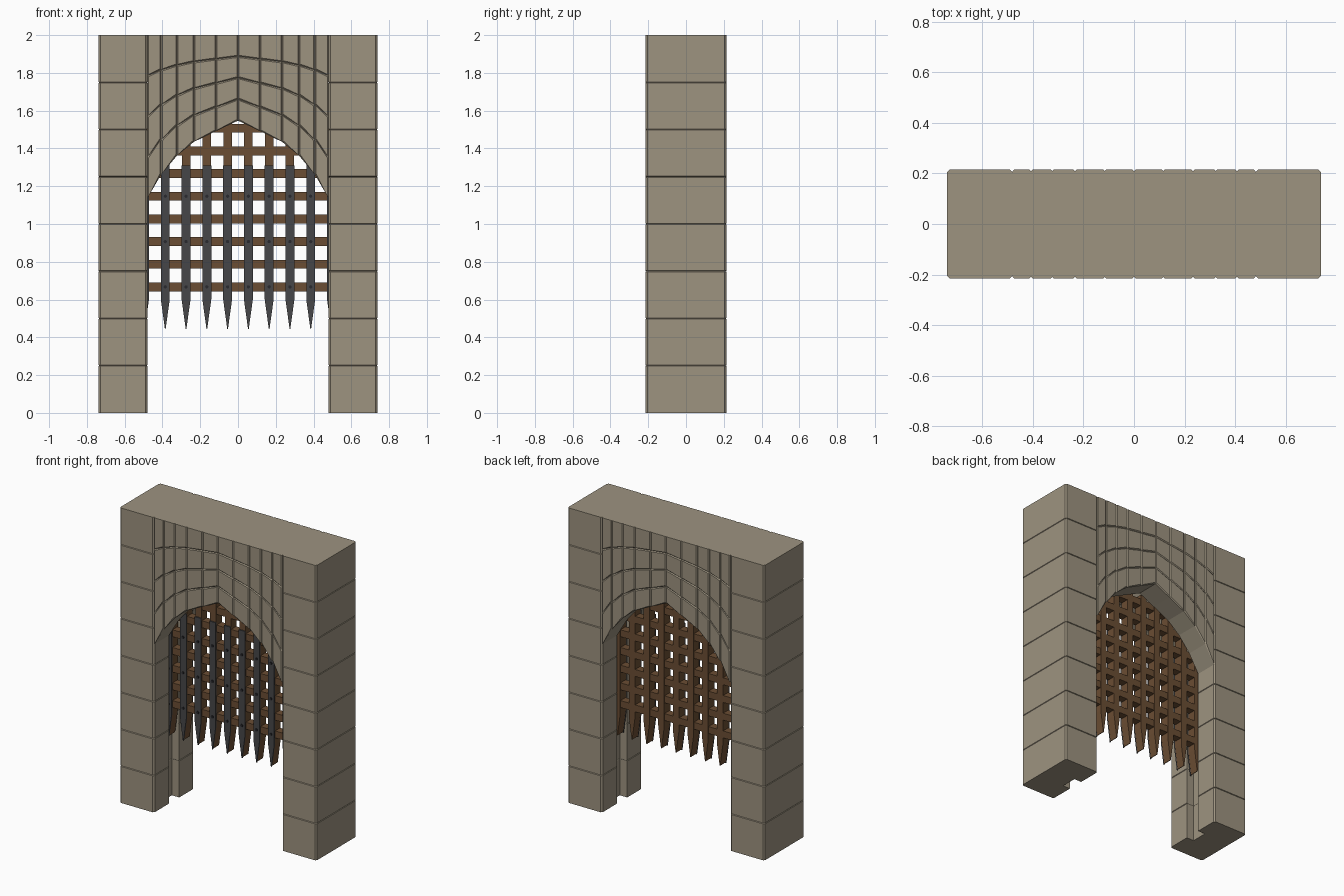
import bpy, bmesh, math

if "Cube" in bpy.data.objects:
    bpy.data.objects.remove(bpy.data.objects["Cube"])


def material(name, rgb):
    m = bpy.data.materials.new(name)
    m.diffuse_color = (*rgb, 1)
    m.use_nodes = True
    m.node_tree.nodes["Principled BSDF"].inputs["Base Color"].default_value = m.diffuse_color
    return m


STONE = material("warm grey stone", (0.337, 0.292, 0.216))
WOOD = material("brown wood", (0.145, 0.075, 0.033))
IRON = material("dark iron", (0.062, 0.062, 0.066))
BOLT = material("black bolt", (0.022, 0.022, 0.026))

HALF_D = 0.215          # half depth of the wall
SLOT = 0.055            # half depth of the portcullis slot
INNER, OUTER, TOP = 0.48, 0.738, 2.0


def add_rings(bm, rings):
    """Closed solid through rings of equal vertex count."""
    vs = [[bm.verts.new(p) for p in r] for r in rings]
    n = len(vs[0])
    for a, b in zip(vs, vs[1:]):
        for i in range(n):
            j = (i + 1) % n
            bm.faces.new((a[i], a[j], b[j], b[i]))
    bm.faces.new(vs[0][::-1])
    bm.faces.new(vs[-1])


def add_box(bm, x0, x1, y0, y1, z0, z1):
    add_rings(bm, [[(x0, y0, z), (x1, y0, z), (x1, y1, z), (x0, y1, z)] for z in (z0, z1)])


def finish(bm, name, mat):
    bmesh.ops.recalc_face_normals(bm, faces=bm.faces)
    me = bpy.data.meshes.new(name)
    bm.to_mesh(me)
    bm.free()
    me.materials.append(mat)
    ob = bpy.data.objects.new(name, me)
    bpy.context.collection.objects.link(ob)
    return ob


# Pillars: eight stacked blocks each, with a slot down the inner side
c = 0.01
half_outline = [(INNER + 0.055, SLOT), (INNER, SLOT), (INNER, HALF_D - c), (INNER + c, HALF_D),
                (OUTER - c, HALF_D), (OUTER, HALF_D - c)]
outline = half_outline + [(x, -y) for x, y in reversed(half_outline)]
mid = (INNER + OUTER) / 2
for side, label in ((-1, "left"), (1, "right")):
    bm = bmesh.new()
    for k in range(8):
        z0, z1, g = k * 0.25, (k + 1) * 0.25, 0.003
        levels = [(z0, 1 if k == 0 else 0.975), (z0 + g, 1), (z1 - g, 1), (z1, 1 if k == 7 else 0.975)]
        add_rings(bm, [[(side * (mid + (x - mid) * s), y * s, z) for x, y in outline] for z, s in levels])
    finish(bm, f"{label}_pillar", STONE)

# Pointed arch: four rows of stones between the arch curve and the flat top
curve = [(0, 1.547), (0.116, 1.492), (0.233, 1.435), (0.323, 1.362), (0.407, 1.262), (INNER, 1.14)]
ROWS, g = 4, 0.006


def row_z(base, r):
    return base + (TOP - base) * r / ROWS


for face, label in ((-1, "front"), (1, "back")):
    bm = bmesh.new()
    for side in (-1, 1):
        for (xa, za), (xb, zb) in zip(curve, curve[1:]):
            for r in range(ROWS):
                quad = [(xa, row_z(za, r)), (xb, row_z(zb, r)),
                        (xb, row_z(zb, r + 1)), (xa, row_z(za, r + 1))]
                t = 0 if r == ROWS - 1 else g
                shift = [(g, g), (-g, g), (-g, -t), (g, -t)]
                inset = [(x + dx, z + dz) for (x, z), (dx, dz) in zip(quad, shift)]
                add_rings(bm, [[(side * x, face * y, z) for x, z in q] for q, y in
                               ((quad, SLOT), (quad, HALF_D - g), (inset, HALF_D))])
    finish(bm, f"{label}_arch", STONE)

# Cap closing the slot at the top
bm = bmesh.new()
add_box(bm, -INNER - 0.06, INNER + 0.06, -SLOT, SLOT, 1.95, TOP)
finish(bm, "slot_cap", STONE)


# Portcullis
def pointed_bar(bm, x, y0, y1, w, top, shoulder, tip):
    shape = [(x - w, top), (x - w, shoulder), (x - 0.002, tip),
             (x + 0.002, tip), (x + w, shoulder), (x + w, top)]
    add_rings(bm, [[(px, y, pz) for px, pz in shape] for y in (y0, y1)])


bar_x = [-0.495 + 0.11 * i for i in range(10)]
rail_z = [0.667 + 0.12 * i for i in range(8)]
wood, iron, bolts = bmesh.new(), bmesh.new(), bmesh.new()
for x in bar_x:
    pointed_bar(wood, x, -0.03, 0.03, 0.0225, 1.56, 0.6, 0.45)
    pointed_bar(iron, x, -0.038, -0.03, 0.0235, 1.31, 0.6, 0.445)
    for z in rail_z[:5:2]:
        ring = [(x + 0.009 * math.cos(a), z + 0.009 * math.sin(a))
                for a in (math.tau * i / 8 for i in range(8))]
        add_rings(bolts, [[(px, y, pz) for px, pz in ring] for y in (-0.038, -0.044)])
finish(wood, "portcullis_bars", WOOD)
finish(iron, "iron_straps", IRON)
finish(bolts, "strap_bolts", BOLT)

bm = bmesh.new()
for z in rail_z:
    add_box(bm, -0.52, 0.52, -0.027, 0.027, z - 0.0235, z + 0.0235)
finish(bm, "portcullis_rails", WOOD)
